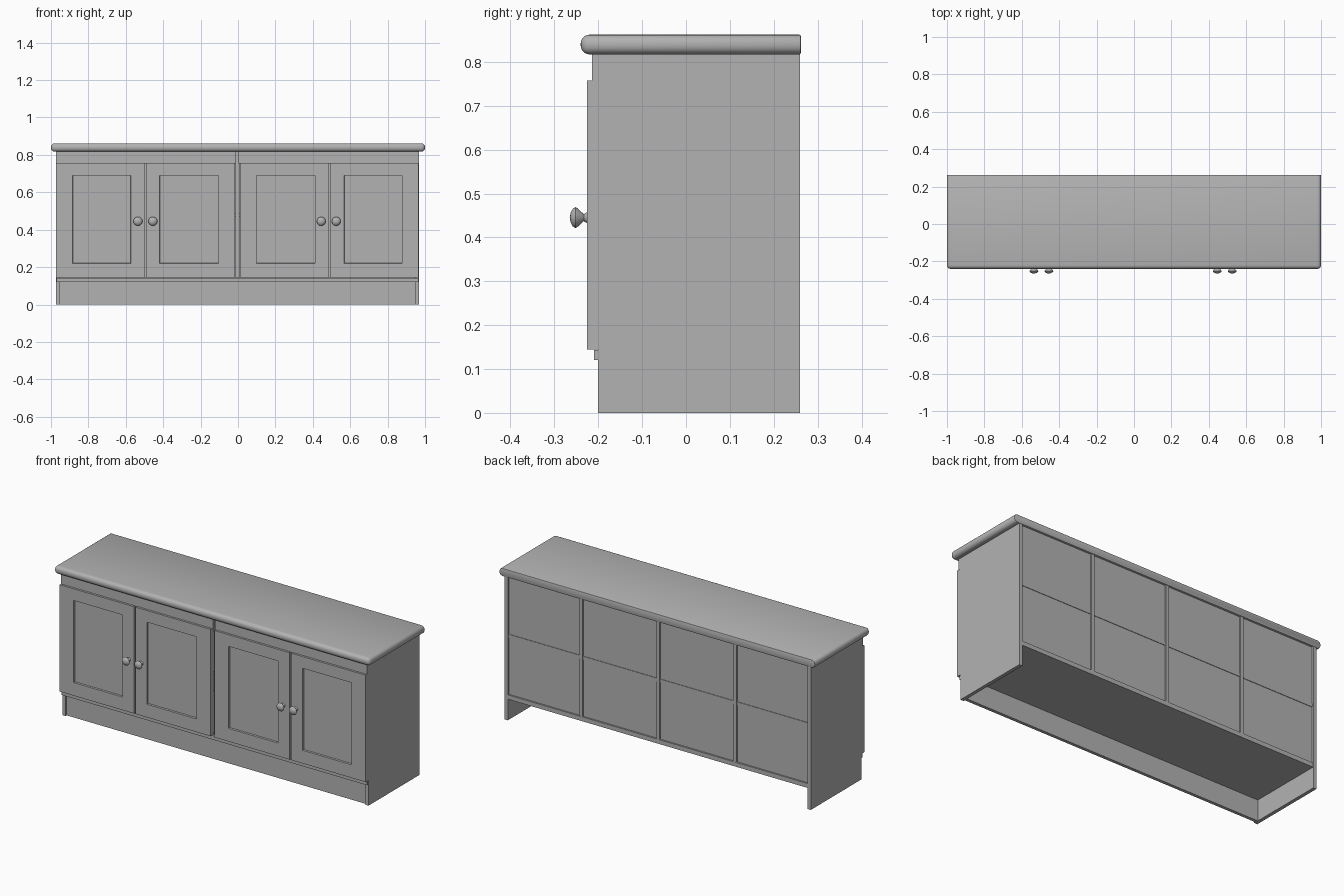
import bpy, bmesh, math
from mathutils import Matrix, Vector

cube = bpy.data.objects.get("Cube")
if cube:
    bpy.data.objects.remove(cube, do_unlink=True)

# One painted wood colour
grey = bpy.data.materials.new("grey_paint")
grey.use_nodes = True
grey.diffuse_color = (0.45, 0.45, 0.45, 1)
grey.node_tree.nodes["Principled BSDF"].inputs["Base Color"].default_value = (0.45, 0.45, 0.45, 1)


def finish(bm, name, smooth=False):
    bmesh.ops.recalc_face_normals(bm, faces=bm.faces)
    mesh = bpy.data.meshes.new(name)
    bm.to_mesh(mesh)
    bm.free()
    mesh.materials.append(grey)
    ob = bpy.data.objects.new(name, mesh)
    bpy.context.collection.objects.link(ob)
    if smooth:
        bpy.ops.object.select_all(action="DESELECT")
        ob.select_set(True)
        bpy.context.view_layer.objects.active = ob
        bpy.ops.object.shade_smooth_by_angle(angle=math.radians(40))


def box_mesh(x, y, z):
    """Box from (min, max) pairs."""
    bm = bmesh.new()
    size = Vector((x[1] - x[0], y[1] - y[0], z[1] - z[0]))
    mid = Vector((x[0] + x[1], y[0] + y[1], z[0] + z[1])) / 2
    bmesh.ops.create_cube(bm, size=1, matrix=Matrix.LocRotScale(mid, None, size))
    bm.normal_update()
    return bm


def box(name, x, y, z):
    finish(box_mesh(x, y, z), name)


LEFT, RIGHT, FRONT, BACK = -0.973, 0.967, -0.2, 0.26
UNDER_TOP, BOARD = 0.82, 0.02

# Carcass: end panels, floor, plinth, back and dividers
box("right_end_panel", (LEFT, LEFT + BOARD), (FRONT, BACK), (0, UNDER_TOP))
box("left_end_panel", (RIGHT - BOARD, RIGHT), (FRONT, BACK), (0, UNDER_TOP))
inside = (LEFT + BOARD, RIGHT - BOARD)
box("floor_board", inside, (-0.19, 0.259), (0.12, 0.145))
box("plinth", inside, (-0.19, -0.172), (0, 0.12))
box("floor_lip", (LEFT + 0.003, RIGHT - 0.003), (-0.21, -0.19), (0.12, 0.143))
box("back_panel", inside, (0.238, 0.25), (0.145, UNDER_TOP))
box("shelf", inside, (-0.17, 0.253), (0.47, 0.49))
for i, x in enumerate((-0.49, -0.003, 0.485)):
    box(f"divider_{i + 1}", (x - 0.01, x + 0.01), (FRONT, 0.258), (0.145, UNDER_TOP))

# Rails above the doors
box("right_top_rail", (LEFT, -0.01), (-0.214, -0.19), (0.755, UNDER_TOP))
box("left_top_rail", (0.004, RIGHT), (-0.214, -0.19), (0.755, UNDER_TOP))


# Worktop with rounded front and ends
def worktop():
    bm = box_mesh((-1, 1), (-0.24, 0.262), (0.817, 0.862))
    rounded = [e for e in bm.edges if min(v.co.y for v in e.verts) < 0]
    bmesh.ops.bevel(bm, geom=rounded, offset=0.02, segments=5, profile=0.5, affect="EDGES")
    back = [e for e in bm.edges if all(v.co.y > 0.261 for v in e.verts)]
    bmesh.ops.bevel(bm, geom=back, offset=0.004, segments=2, profile=0.5, affect="EDGES")
    finish(bm, "worktop", smooth=True)


worktop()


# Door with a sunken panel; the stile beside the handle is narrower
def door(name, x, handle_side):
    bm = box_mesh(x, (-0.226, -0.2), (0.145, 0.757))
    face = min(bm.faces, key=lambda f: f.calc_center_median().y)
    bmesh.ops.inset_region(bm, faces=[face], thickness=0.07)
    left_stile, right_stile = (0.088, 0.073) if handle_side > 0 else (0.073, 0.088)
    for v in face.verts:
        v.co.x = x[0] + left_stile if v.co.x < sum(x) / 2 else x[1] - right_stile
        v.co.z = 0.22 if v.co.z < 0.45 else 0.69
    bm.normal_update()
    bmesh.ops.inset_region(bm, faces=[face], thickness=0.002)
    bmesh.ops.translate(bm, verts=face.verts[:], vec=(0, 0.01, 0))
    finish(bm, name)


# Turned knob
def knob(name, x):
    bm = bmesh.new()
    profile = ((0.013, 0), (0.008, 0.008), (0.021, 0.022), (0.024, 0.027),
               (0.02, 0.033), (0.011, 0.038), (0, 0.04))
    verts = [bm.verts.new((r, -0.225 - d, 0)) for r, d in profile]
    edges = [bm.edges.new(pair) for pair in zip(verts, verts[1:])]
    bmesh.ops.spin(bm, geom=verts + edges, cent=(0, 0, 0), axis=(0, 1, 0), angle=math.tau, steps=20)
    bmesh.ops.remove_doubles(bm, verts=bm.verts, dist=0.0001)
    bmesh.ops.translate(bm, verts=bm.verts, vec=(x, 0, 0.445))
    finish(bm, name, smooth=True)


doors = (("right_outer", (-0.972, -0.5), 1, -0.535), ("right_inner", (-0.492, -0.016), -1, -0.455),
         ("left_inner", (0.01, 0.486), 1, 0.445), ("left_outer", (0.494, 0.966), -1, 0.525))
for label, span, side, grip_x in doors:
    door(label + "_door", span, side)
    knob(label + "_knob", grip_x)
